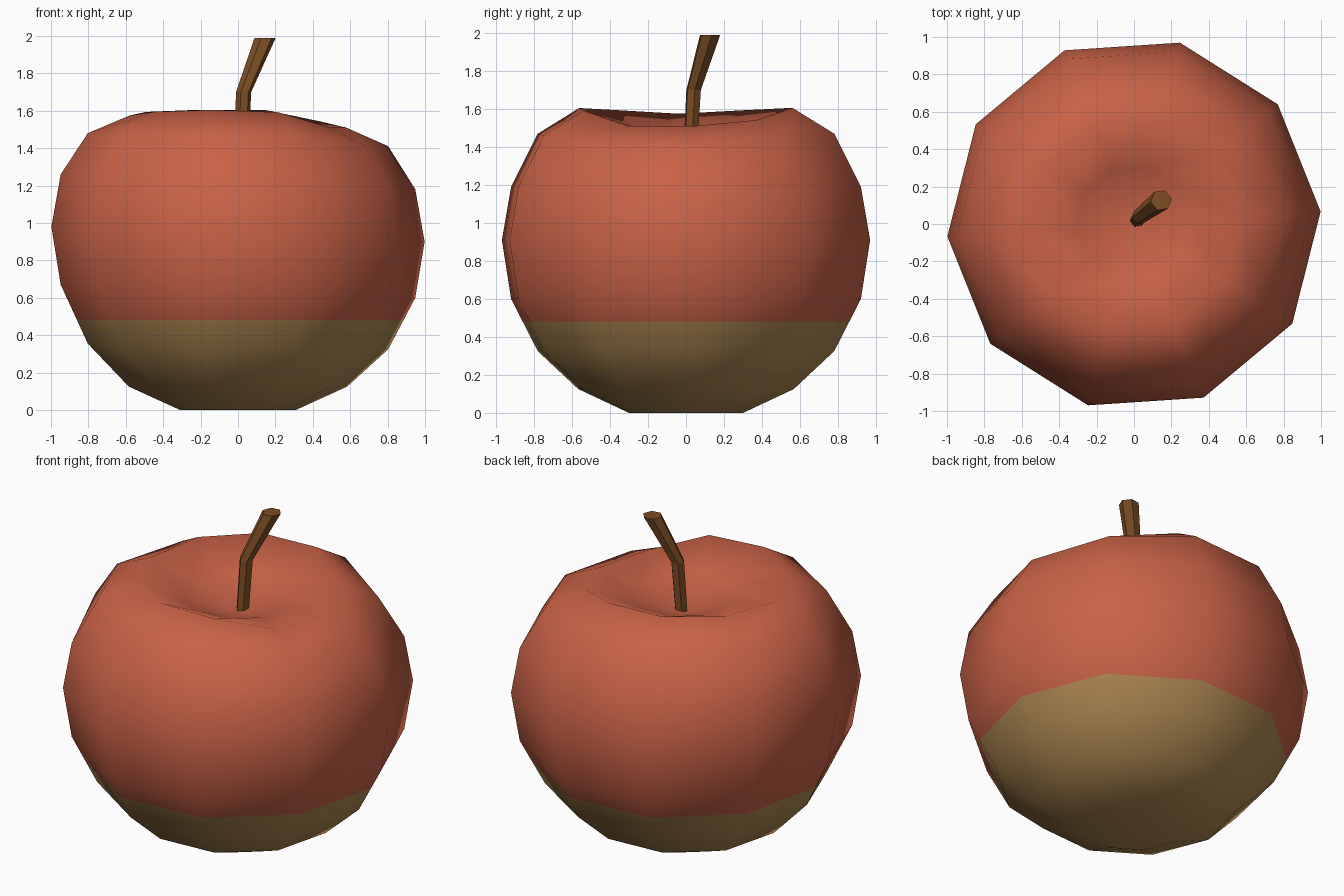
import bpy, bmesh, math
from mathutils import Vector

if "Cube" in bpy.data.objects:
    bpy.data.objects.remove(bpy.data.objects["Cube"])

SIDES = 10


def material(name, rgb):
    m = bpy.data.materials.new(name)
    m.diffuse_color = (*rgb, 1)
    m.use_nodes = True
    m.node_tree.nodes["Principled BSDF"].inputs["Base Color"].default_value = m.diffuse_color
    return m


red = material("apple red", (0.58, 0.122, 0.062))
olive = material("unripe yellow", (0.43, 0.25, 0.085))
brown = material("stem brown", (0.2, 0.075, 0.018))


def clamp(v):
    return max(0.0, min(1.0, v))


def skin(bm, rings):
    for a, b in zip(rings, rings[1:]):
        n = len(a)
        for i in range(n):
            j = (i + 1) % n
            bm.faces.new((a[i], a[j], b[j], b[i]))


def finish(bm, name, mats, smooth):
    bmesh.ops.recalc_face_normals(bm, faces=bm.faces[:])
    for f in bm.faces:
        f.smooth = smooth
    me = bpy.data.meshes.new(name)
    bm.to_mesh(me)
    bm.free()
    for m in mats:
        me.materials.append(m)
    ob = bpy.data.objects.new(name, me)
    bpy.context.collection.objects.link(ob)
    return ob


# Fruit: lathe-like rings (radius, height, sag on the right, lift on the left)
profile = [
    (0.31, 0.0, 0, 0), (0.585, 0.125, 0, 0), (0.805, 0.325, 0, 0.03),
    (0.95, 0.60, 0, 0.07), (1.0, 0.91, -0.01, 0.07), (0.95, 1.19, -0.01, 0.07),
    (0.805, 1.47, -0.06, 0.01), (0.58, 1.605, -0.095, -0.03),
    (0.31, 1.48, -0.01, 0.02),
]
bm = bmesh.new()
rings = []
for r, z, sag, lift in profile:
    ring = []
    for i in range(SIDES):
        a = math.radians(3.8) + math.tau * i / SIDES
        right = clamp((math.cos(a + 0.1) - 0.4) / 0.45)
        left = clamp((-math.cos(a - 0.06) - 0.7) / 0.3)
        ring.append(bm.verts.new((r * math.cos(a), r * math.sin(a),
                                  z + sag * right + lift * left)))
    rings.append(ring)
skin(bm, rings)
for ring, z in ((rings[0], 0.04), (rings[-1], 1.38)):
    pole = bm.verts.new((0, 0, z))
    for i in range(SIDES):
        bm.faces.new((ring[i], ring[(i + 1) % SIDES], pole))

# Yellow underside: cut at a fixed height and colour below it
bmesh.ops.bisect_plane(bm, geom=bm.verts[:] + bm.edges[:] + bm.faces[:],
                       plane_co=(0, 0, 0.48), plane_no=(0, 0, 1))
for f in bm.faces:
    f.material_index = 1 if f.calc_center_median().z < 0.48 else 0
finish(bm, "apple_body", [red, olive], True)

# Stem: bent six-sided stalk
bm = bmesh.new()
rings = []
for x, y, z, r in ((0.015, 0.02, 1.34, 0.038), (0.03, 0.04, 1.70, 0.041),
                   (0.145, 0.127, 1.99, 0.057)):
    rings.append([bm.verts.new(Vector((x, y, z)) + Vector(
        (r * math.cos(k * math.pi / 3 + 0.15), r * math.sin(k * math.pi / 3 + 0.15), 0)))
        for k in range(6)])
skin(bm, rings)
bm.faces.new(rings[0])
bm.faces.new(rings[-1])
finish(bm, "stem", [brown], False)
